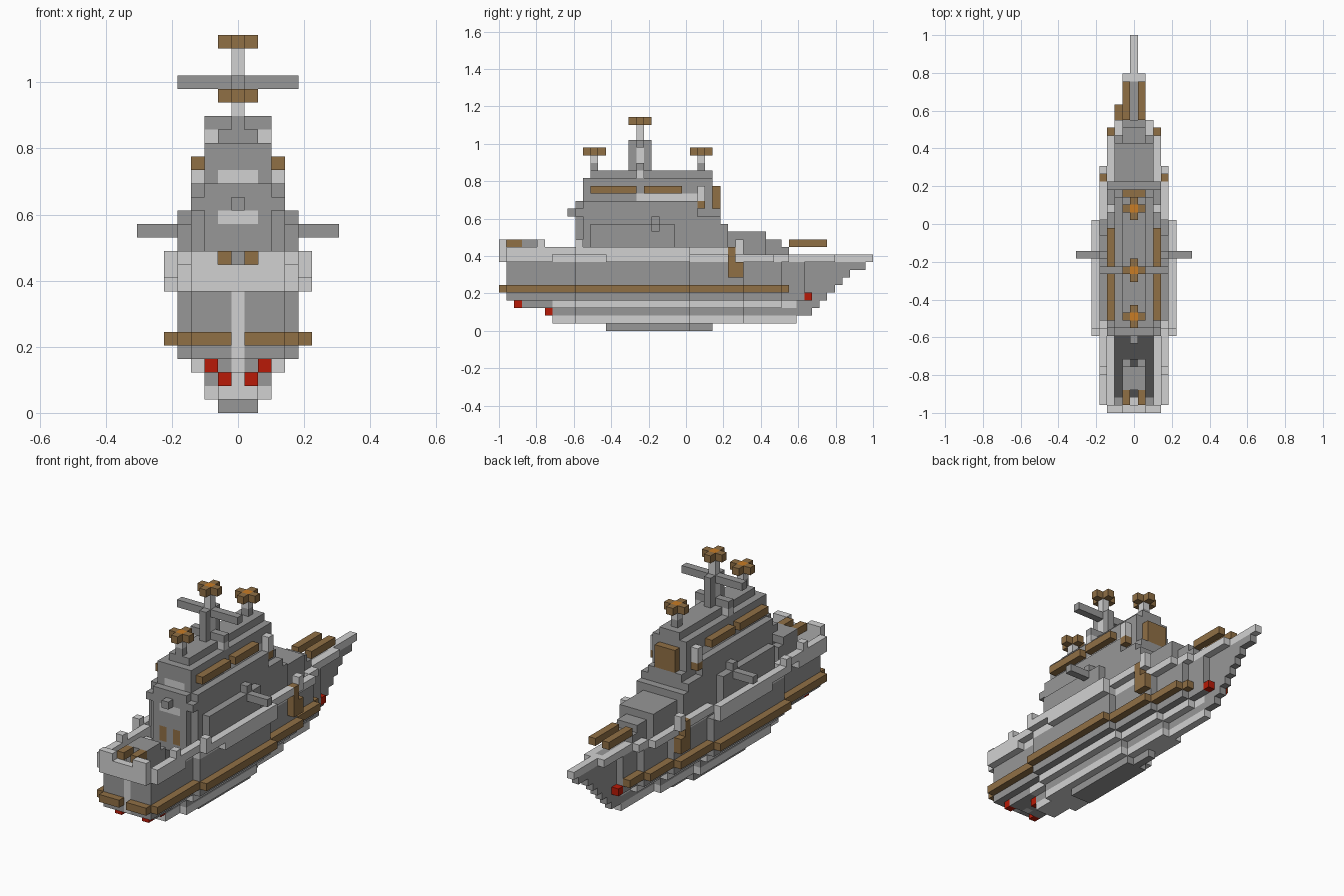
import bpy
import bmesh
from mathutils import Vector

if "Cube" in bpy.data.objects:
    bpy.data.objects.remove(bpy.data.objects["Cube"], do_unlink=True)

UNIT = 2 / 49
COLOURS = {
    "grey": (0.31, 0.31, 0.31),
    "light_grey": (0.64, 0.64, 0.64),
    "dark_grey": (0.075, 0.075, 0.075),
    "brown": (0.28, 0.16, 0.06),
    "red": (0.48, 0.01, 0.002),
    "orange": (0.58, 0.2, 0.018),
}
materials = {}
for colour_name, rgb in COLOURS.items():
    mat = bpy.data.materials.new(colour_name)
    mat.use_nodes = True
    mat.diffuse_color = (*rgb, 1)
    shader = mat.node_tree.nodes["Principled BSDF"]
    shader.inputs["Base Color"].default_value = (*rgb, 1)
    shader.inputs["Roughness"].default_value = 0.9
    materials[colour_name] = mat
palette = list(materials)
cells = {}


def span(value):
    """Inclusive range from a pair, or a single position."""
    if isinstance(value, tuple):
        return range(value[0], value[1] + 1)
    return (value,)


def fill(part, colour, x, y, z, mirror=False):
    """Fill a block of unit cubes; mirror copies it to the other side."""
    for i in span(x):
        for j in span(y):
            for k in span(z):
                cells[i, j, k] = (part, colour)
                if mirror:
                    cells[-i, j, k] = (part, colour)


def centred(part, colour, half, y, z):
    fill(part, colour, (-half, half), y, z)


def half_width(j, table):
    """Half width in cubes at a station along the length."""
    for limit, half in table:
        if j <= limit:
            return half
    return 0


HULL = ((-15, 3), (0, 4), (7, 3), (12, 2), (15, 1))
BELT = ((-24, 3), (-15, 4), (0, 5), (7, 4), (12, 3), (15, 2))
RIM = ((-24, 3), (-15, 4), (0, 5), (7, 4), (11, 3), (13, 2), (19, 1))
# Lower rail row, stepped back to the hull side along two stretches
RAIL = ((-24, 3), (-18, 4), (-15, 3), (-11, 4), (0, 5), (7, 3),
        (11, 3), (13, 2), (19, 1))

# Hull: one row at a time as colour, inset, first and last station
hull_rows = [
    ("grey", 3, -10, 3), ("light_grey", 2, -17, 14), ("grey", 2, -17, 16),
    ("grey", 1, -21, 17), ("grey", 0, -23, 18), ("grey", 0, -23, 19),
    ("grey", 0, -23, 20), ("grey", 0, -23, 21), ("grey", 0, -23, 23),
]
for row, (colour, inset, first, last) in enumerate(hull_rows):
    for j in span((first, last)):
        half = max(half_width(j, HULL) - inset, 0)
        painted = "light_grey" if row == 3 and -18 < j < 15 else colour
        centred("hull", painted, half, j, row)
    # Pale sternpost
    if row > 1:
        fill("hull", "light_grey", 0, first, row)
centred("deck", "dark_grey", 2, (-22, -14), 8)

# Brown belt around the hull
for j in span((-24, 15)):
    half = half_width(j, BELT)
    if j <= 13:
        fill("belt", "brown", half, j, 5, True)
    else:
        fill("belt", "brown", -half, j, 5)
fill("belt", "brown", (1, 3), -24, 5, True)

# Lower superstructure with a raised panel on each side
centred("lower_house", "grey", 2, (-14, 4), (9, 15))
centred("lower_house", "grey", 3, (-13, 5), (9, 13))
centred("lower_house", "grey", 3, (-13, 4), 14)
fill("lower_house", "grey", 4, (-12, -2), (9, 13), True)
centred("lower_house", "light_grey", 1, -14, 14)
fill("front_door", "brown", 1, -14, (10, 11), True)
fill("side_boom", "grey", (5, 7), -4, 13, True)
fill("side_boom", "grey", 4, -4, 14, True)

# Bulwark around the deck, with raised posts at its corners
for j in span((-24, 24)):
    fill("bulwark", "light_grey", half_width(j, RAIL), j, 9, True)
    if j < 8:
        fill("bulwark", "light_grey", half_width(j, RIM), j, 10, True)
fill("bulwark", "light_grey", 3, (-23, -15), 9, True)
centred("bulwark", "light_grey", 3, -24, (9, 10))
fill("bulwark", "light_grey", (4, 5), -14, 10, True)
for x, j in ((4, -19), (5, -14), (4, 7)):
    fill("bulwark", "light_grey", x, j, 11, True)
fill("bulwark", "light_grey", (2, 3), -24, 11, True)
centred("bulwark", "light_grey", 1, 19, 9)
fill("side_hatch", "brown", 4, 6, (7, 10), True)
fill("side_hatch", "brown", 4, 7, (7, 8), True)

# Red fittings under both ends
for x, j, k in ((1, -18, 2), (2, -22, 3), (1, 16, 4)):
    fill("red_fitting", "red", x, j, k, True)

# Low turret with two short barrels
centred("front_turret", "grey", 1, (-21, -18), (9, 10))
centred("front_turret", "grey", 1, (-21, -19), 11)
fill("front_turret", "dark_grey", 0, -18, 10)
fill("front_barrel", "brown", 1, (-23, -22), 11, True)

# Stepped turret with two long barrels
centred("rear_turret", "grey", 2, (6, 10), (9, 12))
centred("rear_turret", "grey", 1, (11, 12), (9, 11))
centred("rear_turret", "grey", 1, 13, (9, 10))
fill("rear_turret", "grey", 0, (14, 18), 9)
fill("rear_barrel", "brown", 1, (14, 18), 11, True)

# Upper superstructure with walkways and window bands
centred("upper_house", "grey", 3, (-14, 1), 15)
fill("upper_house", "grey", 0, -15, 15)
centred("upper_house", "grey", 3, (-13, 1), 16)
centred("upper_house", "grey", 2, (-14, 3), 16)
centred("upper_house", "grey", 2, (-13, 3), (17, 19))
centred("upper_house", "grey", 1, (-12, 3), 20)
centred("window_band", "light_grey", 1, -13, 17)
fill("window_band", "light_grey", 2, (-6, 1), 17, True)
for run in ((-12, -7), (-5, -1)):
    fill("walkway", "brown", 3, run, 18, True)
fill("side_lamp", "light_grey", 3, 2, (17, 18), True)
fill("side_lamp", "brown", 3, 2, 16, True)
centred("rear_panel", "brown", 1, 4, (16, 18))

# Main mast with its yard
fill("mast", "grey", 0, (-7, -5), (21, 24))
fill("mast", "light_grey", 0, -6, (21, 26))
fill("mast", "light_grey", 2, -6, 20, True)
fill("mast", "grey", (1, 2), -6, 21, True)
centred("yard", "grey", 4, -6, 24)

# Lookout posts with cross shaped tops
for j in (-12, 2):
    fill("post", "grey", 0, j, 21)
    fill("post", "light_grey", 0, j, 22)
for j, k in ((-12, 23), (-6, 27), (2, 23)):
    centred("lookout", "brown", 1, j, k)
    fill("lookout", "brown", 0, (j - 1, j + 1), k)
    fill("lookout", "orange", 0, j, k)


def build_part(part):
    """Turn the exposed cube sides of one part into a clean mesh."""
    bm = bmesh.new()
    for key, (owner, colour) in cells.items():
        if owner != part:
            continue
        centre = Vector(key) + Vector((0, 0, 0.5))
        for axis in range(3):
            for sign in (-1, 1):
                step = [0, 0, 0]
                step[axis] = sign
                if tuple(a + b for a, b in zip(key, step)) in cells:
                    continue
                u, v = Vector((0, 0, 0)), Vector((0, 0, 0))
                u[(axis + 1) % 3] = 0.5
                v[(axis + 2) % 3] = 0.5 * sign
                mid = centre + Vector(step) / 2
                corners = (mid - u - v, mid + u - v, mid + u + v, mid - u + v)
                face = bm.faces.new([bm.verts.new(c * UNIT) for c in corners])
                face.material_index = palette.index(colour)
    bmesh.ops.remove_doubles(bm, verts=bm.verts, dist=UNIT / 100)
    bmesh.ops.dissolve_limit(bm, angle_limit=0.01, verts=bm.verts,
                             edges=bm.edges, delimit={"MATERIAL"})
    mesh = bpy.data.meshes.new(part)
    bm.to_mesh(mesh)
    bm.free()
    for name in palette:
        mesh.materials.append(materials[name])
    bpy.context.collection.objects.link(bpy.data.objects.new(part, mesh))


for part_name in sorted({owner for owner, _ in cells.values()}):
    build_part(part_name)
